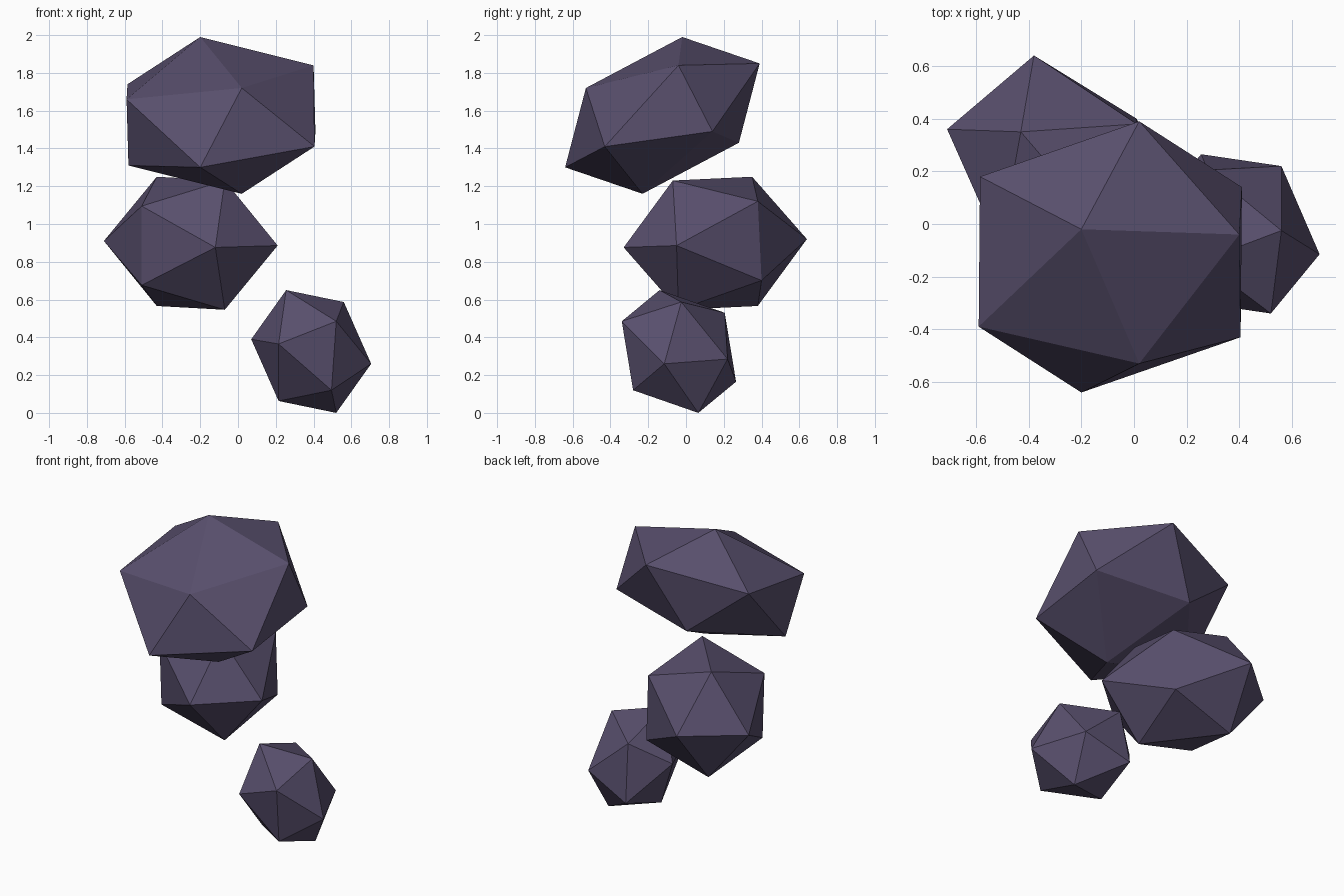
import bpy
import bmesh
from mathutils import Vector

if "Cube" in bpy.data.objects:
    bpy.data.objects.remove(bpy.data.objects["Cube"])

# One dusky purple stone colour
stone = bpy.data.materials.new("dusky_purple_stone")
stone.diffuse_color = (0.098, 0.078, 0.152, 1.0)
stone.use_nodes = True
stone.node_tree.nodes["Principled BSDF"].inputs["Base Color"].default_value = stone.diffuse_color


def rock(name, centre, half):
    """Stretched 20-sided rock: six corners, mirrored through the centre."""
    c = Vector(centre)
    bm = bmesh.new()
    for p in half:
        p = Vector(p)
        bm.verts.new(p - c)
        bm.verts.new(c - p)
    bmesh.ops.convex_hull(bm, input=bm.verts[:])
    bmesh.ops.recalc_face_normals(bm, faces=bm.faces[:])
    mesh = bpy.data.meshes.new(name)
    bm.to_mesh(mesh)
    bm.free()
    mesh.materials.append(stone)
    obj = bpy.data.objects.new(name, mesh)
    obj.location = c
    bpy.context.collection.objects.link(obj)
    return obj


# Large upper rock: crown corner, then the ring of five around it
rock("upper_rock", (-0.09, -0.125, 1.585), [
    (-0.20, -0.02, 2.00),
    (0.40, -0.04, 1.85), (0.02, 0.39, 1.86), (-0.585, 0.18, 1.75),
    (-0.59, -0.39, 1.67), (0.02, -0.53, 1.73)])

# Middle rock
rock("middle_rock", (-0.25, 0.155, 0.908), [
    (-0.43, 0.35, 1.26),
    (-0.07, -0.07, 1.24), (0.01, 0.38, 1.13), (-0.38, 0.64, 0.93),
    (-0.71, 0.36, 0.92), (-0.51, -0.09, 1.105)])

# Small lower rock
rock("lower_rock", (0.3875, -0.0375, 0.335), [
    (0.255, -0.14, 0.66),
    (0.56, -0.025, 0.597), (0.28, 0.205, 0.54), (0.07, 0.04, 0.40),
    (0.215, -0.295, 0.375), (0.52, -0.34, 0.495)])

# Rest the lowest corner on the ground
bpy.context.view_layer.update()
rocks = list(bpy.context.collection.objects)
low = min((o.matrix_world @ v.co).z for o in rocks for v in o.data.vertices)
for o in rocks:
    o.location.z -= low
